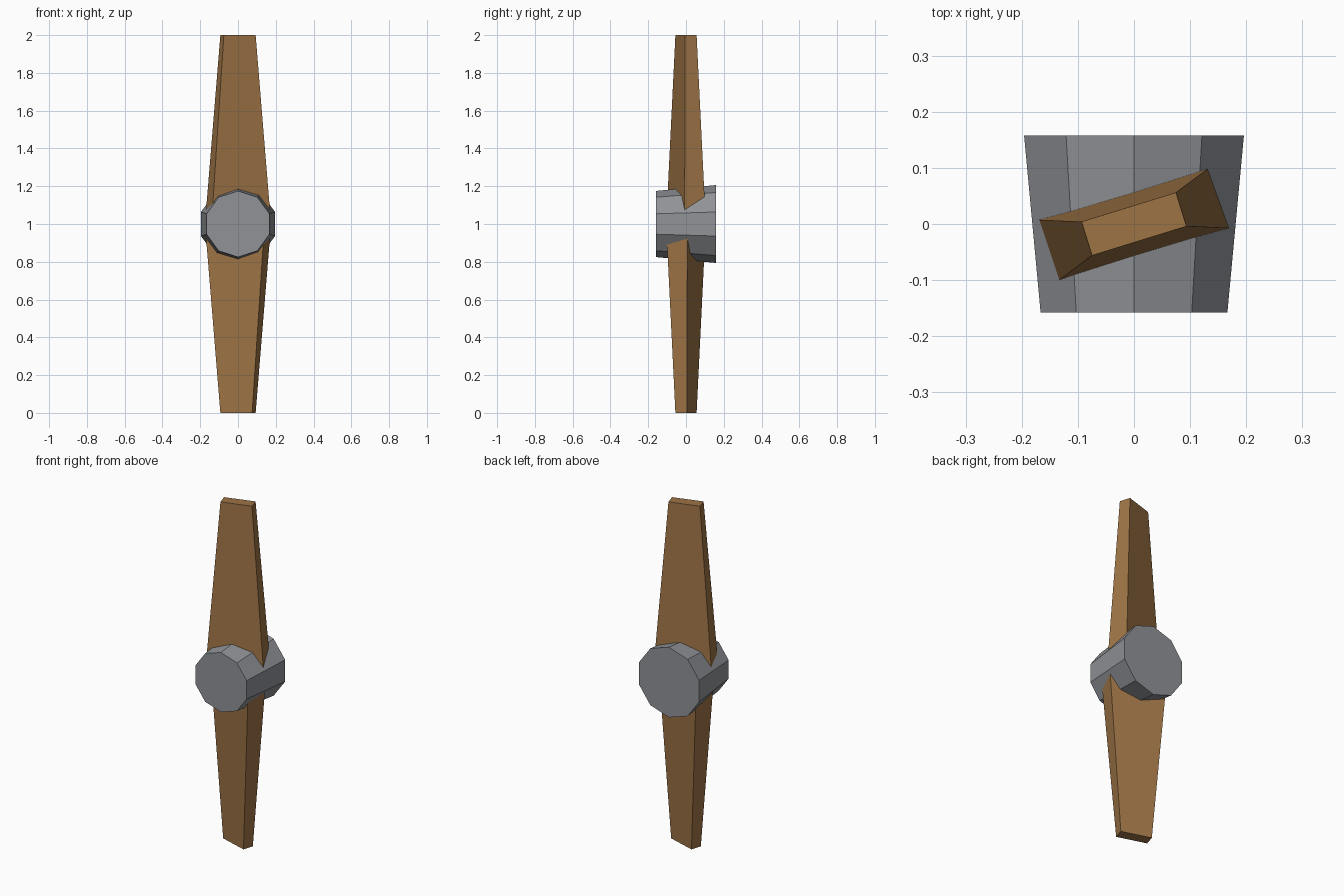
import bpy, bmesh
from math import sin, cos, pi
from mathutils import Matrix, Vector

if "Cube" in bpy.data.objects:
    bpy.data.objects.remove(bpy.data.objects["Cube"])

AXIS_Z = 1.0      # height of the propeller axis
PITCH = 0.3       # blade twist about its own length


def material(name, rgb):
    m = bpy.data.materials.new(name)
    m.diffuse_color = (*rgb, 1)
    m.use_nodes = True
    m.node_tree.nodes["Principled BSDF"].inputs["Base Color"].default_value = m.diffuse_color
    return m


def loft(name, ring_a, ring_b, mat):
    """Closed flat-faced solid between two matching rings, centred on the axis."""
    bm = bmesh.new()
    a = [bm.verts.new(p) for p in ring_a]
    b = [bm.verts.new(p) for p in ring_b]
    n = len(a)
    for i in range(n):
        j = (i + 1) % n
        bm.faces.new((a[i], a[j], b[j], b[i]))
    bm.faces.new(a)
    bm.faces.new(b)
    bmesh.ops.recalc_face_normals(bm, faces=bm.faces)
    mesh = bpy.data.meshes.new(name)
    bm.to_mesh(mesh)
    bm.free()
    mesh.materials.append(mat)
    ob = bpy.data.objects.new(name, mesh)
    ob.location.z = AXIS_Z
    bpy.context.collection.objects.link(ob)
    return ob


def decagon(radius, y):
    return [(radius * sin(i * pi / 5), y, radius * cos(i * pi / 5)) for i in range(10)]


def blade_section(scale, z):
    """Rectangular blade section, pitched about z."""
    w, t = 0.088 * scale, 0.0315 * scale
    rot = Matrix.Rotation(PITCH, 3, 'Z')
    return [rot @ Vector(p) for p in ((-w, -t, z), (w, -t, z), (w, t, z), (-w, t, z))]


metal = material("metal", (0.28, 0.29, 0.31))
wood = material("wood", (0.34, 0.175, 0.06))

# Ten-sided hub, wider at the back
loft("hub", decagon(0.175, -0.158), decagon(0.206, 0.158), metal)

# Two tapered blades, half a turn apart about the hub axis
for name, turn in (("upper_blade", 0), ("lower_blade", pi)):
    blade = loft(name, blade_section(1.875, 0), blade_section(1, 1), wood)
    blade.rotation_euler.y = turn
